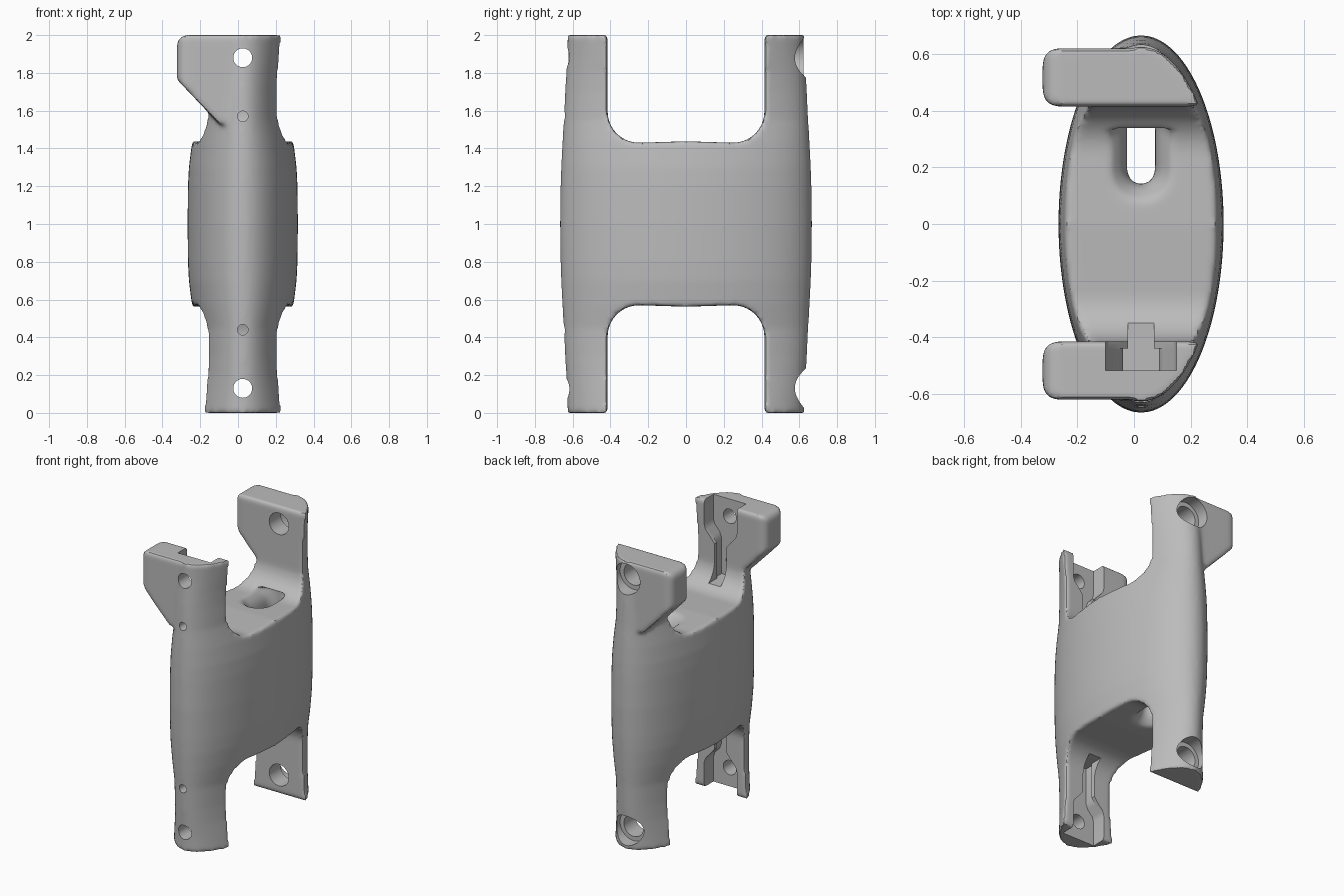
import bpy, bmesh, math
from mathutils import Vector

if "Cube" in bpy.data.objects:
    bpy.data.objects.remove(bpy.data.objects["Cube"], do_unlink=True)

CX = 0.025  # middle of the grip in x

grey = bpy.data.materials.new("plain grey")
grey.use_nodes = True
grey.diffuse_color = (0.5, 0.5, 0.5, 1)
grey.node_tree.nodes["Principled BSDF"].inputs["Base Color"].default_value = (0.5, 0.5, 0.5, 1)


def loft(name, rings):
    """Closed solid through rings of equal point count."""
    bm = bmesh.new()
    rows = [[bm.verts.new(p) for p in ring] for ring in rings]
    n = len(rows[0])
    for low, high in zip(rows, rows[1:]):
        for i in range(n):
            j = (i + 1) % n
            bm.faces.new((low[i], low[j], high[j], high[i]))
    bm.faces.new(rows[0][::-1])
    bm.faces.new(rows[-1])
    bmesh.ops.recalc_face_normals(bm, faces=bm.faces)
    mesh = bpy.data.meshes.new(name)
    bm.to_mesh(mesh)
    bm.free()
    obj = bpy.data.objects.new(name, mesh)
    bpy.context.collection.objects.link(obj)
    return obj


def prism(name, axis, points, start, end):
    """Extrude a 2D outline along x or y."""
    place = {"x": lambda t, p: (t, p[0], p[1]), "y": lambda t, p: (p[0], t, p[1])}[axis]
    return loft(name, [[place(t, p) for p in points] for t in (start, end)])


def apply(obj, kind, **settings):
    mod = obj.modifiers.new(kind.lower(), kind)
    for key, value in settings.items():
        setattr(mod, key, value)
    bpy.context.view_layer.objects.active = obj
    bpy.ops.object.modifier_apply(modifier=mod.name)


def combine(obj, other, operation="DIFFERENCE"):
    apply(obj, "BOOLEAN", object=other, operation=operation, solver="EXACT")
    bpy.data.objects.remove(other, do_unlink=True)


def bore(z, radius, start, end):
    circle = [(CX + radius * math.cos(i * math.tau / 40), z + radius * math.sin(i * math.tau / 40))
              for i in range(40)]
    return prism("bore", "y", circle, start, end)


def flip(points, upper):
    """Mirror an outline about mid height for the lower end."""
    return points if upper else [(u, 2 - v) for u, v in points]


# Barrel-shaped body with waisted ends: height from the middle, half width, half depth
profile = [(0, .292, .667), (.2, .29, .664), (.3, .285, .661), (.42, .27, .655), (.55, .245, .647),
           (.7, .244, .64), (.8, .251, .634), (.88, .263, .629), (.95, .272, .627), (1, .278, .627)]
rows = [(1 - h, a, b) for h, a, b in profile[::-1]] + [(1 + h, a, b) for h, a, b in profile[1:]]
body = loft("clamp_body", [
    [(CX + a * math.cos(i * math.tau / 96), b * math.sin(i * math.tau / 96), z) for i in range(96)]
    for z, a, b in rows])

# Side flanges at the top of both prongs
for side in (-1, 1):
    outline = [(-.323, 2), (-.323, 1.765), (-.1, 1.53), (.03, 1.53), (.03, 2)]
    flange = prism("flange", "y", outline, side * .415, side * .621)
    bm = bmesh.new()
    bm.from_mesh(flange.data)
    edges = [e for e in bm.edges
             if all(v.co.x < -.32 for v in e.verts) and sum(v.co.z for v in e.verts) > 3.6]
    bmesh.ops.bevel(bm, geom=edges, offset=.055, segments=5, profile=.5, affect="EDGES")
    bm.to_mesh(flange.data)
    bm.free()
    combine(body, flange, "UNION")

# Wide gaps between the prongs, with round inner corners
R, G, FLOOR = .165, .415, 1.43
corner = [(G - R + R * math.sin(t * math.pi / 24), FLOOR + R - R * math.cos(t * math.pi / 24))
          for t in range(13)]
gap = [(-u, v) for u, v in corner[::-1]] + [(0, FLOOR + .008)] + corner + [(G, 2.3), (-G, 2.3)]
for upper in (True, False):
    combine(body, prism("gap", "x", flip(gap, upper), -1, 1))


# Long through slot with flared mouths
def stadium(r, z):
    ring = []
    for end, turn in ((.4 - r, 0), (min(.19, .4 - r - .01), math.pi)):
        for i in range(13):
            t = turn + i * math.pi / 12
            ring.append((CX + r * math.cos(t), end + r * math.sin(t), z))
    return ring


flare = [(.33, .05), (.36, .056), (.39, .07), (.42, .095), (.45, .13)]
combine(body, loft("slot", [stadium(r, 1 - h) for h, r in flare[::-1]]
                   + [stadium(r, 1 + h) for h, r in flare]))

# Melt the outer edges into soft fillets
apply(body, "REMESH", mode="VOXEL", voxel_size=.0125)
apply(body, "SMOOTH", factor=.5, iterations=7)


# Keyed pockets and channels inside the front prong
def key_outline(narrow):
    half = [(.126, 2.2), (.126, 1.83), (.115, 1.795), (.078, 1.755), (narrow, 1.715), (narrow, 1.465)]
    return [(CX + u, v) for u, v in half] + [(CX - u, v) for u, v in half[::-1]]


for upper in (True, False):
    combine(body, prism("pocket", "y", flip(key_outline(.063), upper), -.517, -.44))
    combine(body, prism("pocket_mouth", "y", flip(key_outline(.046), upper), -.442, -.34))

# Bolt holes, pin holes and rear counterbores
for upper in (True, False):
    bolt, pin = (1.88, 1.57) if upper else (.13, .44)
    combine(body, bore(bolt, .05, -.8, -.4))
    combine(body, bore(pin, .028, -.8, -.48))
    combine(body, bore(bolt, .075, .3, .8))
    combine(body, bore(bolt, .105, .54, .8))

# Finish
body.data.materials.clear()
body.data.materials.append(grey)
for poly in body.data.polygons:
    poly.material_index = 0
for o in bpy.context.selected_objects:
    o.select_set(False)
body.select_set(True)
bpy.context.view_layer.objects.active = body
bpy.ops.object.shade_smooth_by_angle(angle=math.radians(35))
